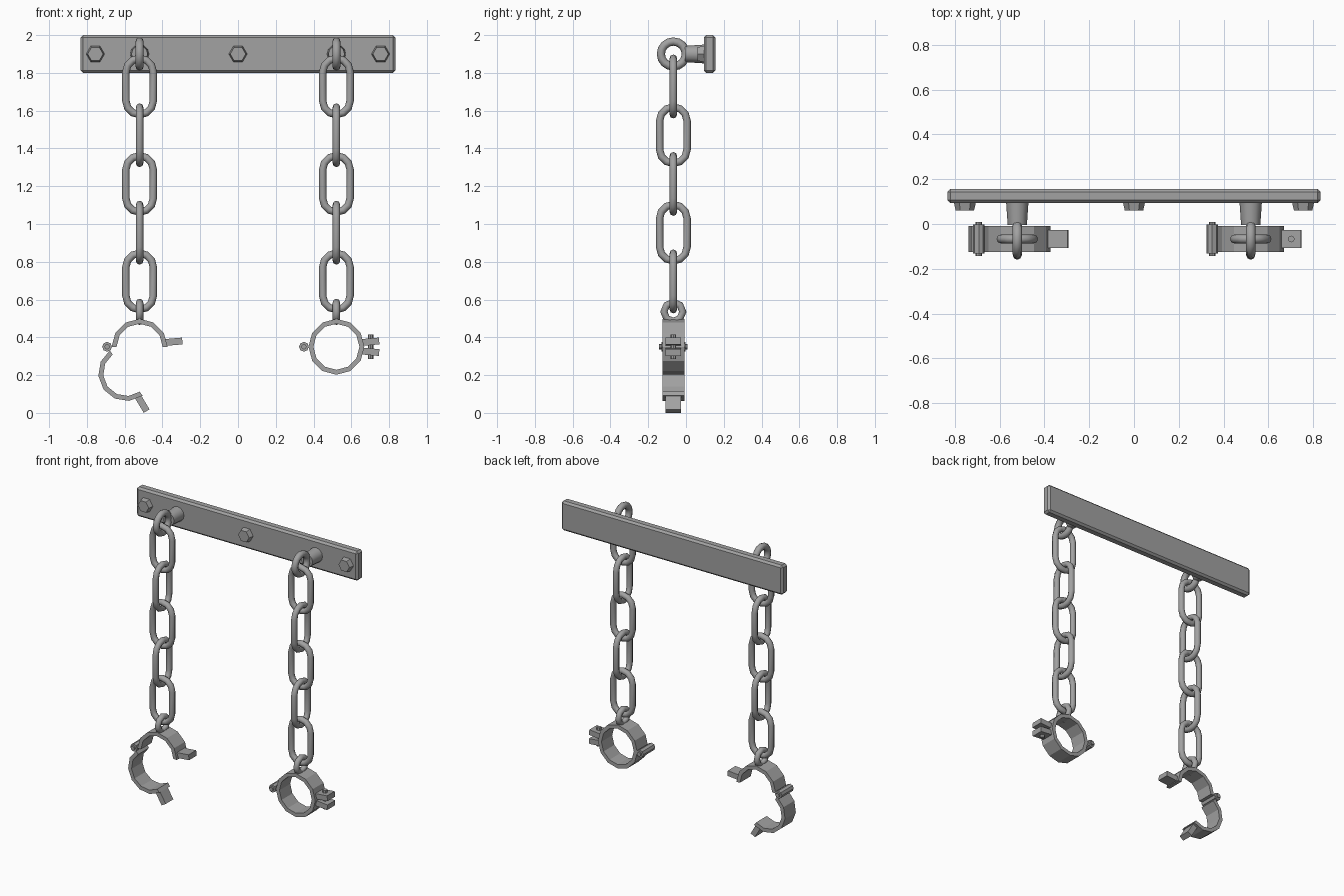
import bpy, bmesh
from math import pi, cos, sin, radians
from mathutils import Vector, Matrix

if "Cube" in bpy.data.objects:
    bpy.data.objects.remove(bpy.data.objects["Cube"], do_unlink=True)

iron = bpy.data.materials.new("iron_grey")
iron.use_nodes = True
GREY = (0.36, 0.36, 0.36, 1)
iron.diffuse_color = GREY
iron.node_tree.nodes["Principled BSDF"].inputs["Base Color"].default_value = GREY

CHAIN_Y = -0.067
CHAIN_X = 0.521
CUFF_Z = 0.35
HINGE = 0.172


def finish(name, bm, matrix=Matrix(), smooth=False):
    bmesh.ops.recalc_face_normals(bm, faces=bm.faces)
    bm.transform(matrix)
    mesh = bpy.data.meshes.new(name)
    bm.to_mesh(mesh)
    bm.free()
    mesh.materials.append(iron)
    obj = bpy.data.objects.new(name, mesh)
    bpy.context.collection.objects.link(obj)
    if smooth:
        bpy.ops.object.select_all(action='DESELECT')
        obj.select_set(True)
        bpy.context.view_layer.objects.active = obj
        bpy.ops.object.shade_smooth_by_angle(angle=radians(50))
    return obj


def box(name, centre, size, bevel=0, matrix=Matrix()):
    bm = bmesh.new()
    bmesh.ops.create_cube(bm, size=1)
    bm.transform(Matrix.Translation(centre) @ Matrix.Diagonal((*size, 1)))
    if bevel:
        bmesh.ops.bevel(bm, geom=bm.edges[:], offset=bevel, segments=1, affect='EDGES')
    return finish(name, bm, matrix)


def rod(name, start, end, r1, r2, sides, smooth=False):
    """Tapered prism running from start to end."""
    start, end = Vector(start), Vector(end)
    axis = end - start
    bm = bmesh.new()
    bmesh.ops.create_cone(bm, cap_ends=True, segments=sides, radius1=r1,
                          radius2=r2, depth=axis.length)
    turn = axis.to_track_quat('Z', 'X').to_matrix().to_4x4()
    return finish(name, bm, Matrix.Translation((start + end) / 2) @ turn, smooth)


def link(name, centre, radius, straight, wire, steps, sideways):
    """Closed oval of round wire; a straight of zero gives a plain ring."""
    bm = bmesh.new()
    loops = []
    for end in (1, -1):
        for i in range(steps + (1 if straight else 0)):
            a = pi * i / steps + (0 if end > 0 else pi)
            out = Vector((cos(a), 0, sin(a)))
            mid = out * radius + Vector((0, 0, end * straight))
            loops.append([bm.verts.new(mid + out * wire * cos(b) + Vector((0, wire * sin(b), 0)))
                          for b in (2 * pi * j / 8 for j in range(8))])
    for k, a in enumerate(loops):
        b = loops[(k + 1) % len(loops)]
        for j in range(8):
            bm.faces.new((a[j], a[(j + 1) % 8], b[(j + 1) % 8], b[j]))
    turn = Matrix.Rotation(pi / 2 if sideways else 0, 4, 'Z')
    return finish(name, bm, Matrix.Translation(centre) @ turn, True)


def half_cuff(name, side, matrix):
    """Six-sided half band with its clasp tab; side is 1 for upper, -1 for lower."""
    bm = bmesh.new()
    rows = []
    for i in range(7):
        a = side * pi * i / 6
        rows.append([bm.verts.new((r * cos(a), y, r * sin(a)))
                     for r, y in ((0.148, -0.058), (0.148, 0.058), (0.122, 0.058), (0.122, -0.058))])
    for a, b in zip(rows, rows[1:]):
        for j in range(4):
            bm.faces.new((a[j], a[(j + 1) % 4], b[(j + 1) % 4], b[j]))
    bm.faces.new(rows[0])
    bm.faces.new(rows[-1])
    finish(name + "_band", bm, matrix)
    tilt = Matrix.Translation((0.173, 0, side * 0.026)) @ Matrix.Rotation(-side * radians(5), 4, 'Y')
    box(name + "_tab", (0, 0, 0), (0.107, 0.082, 0.036), 0, matrix @ tilt)


# Wall bar and its hex bolts
box("wall_bar", (0, 0.125, 1.9), (1.666, 0.062, 0.2), 0.013)
for label, x in (("right", -0.755), ("middle", 0), ("left", 0.755)):
    rod(label + "_wall_bolt", (x, 0.1, 1.9), (x, 0.06, 1.9), 0.05, 0.041, 6)

# Posts, chains and cuffs
for label, x, opening in (("right", -CHAIN_X, 54), ("left", CHAIN_X, 0)):
    rod(label + "_post", (x, 0.1, 1.9), (x, -0.004, 1.9), 0.05, 0.043, 12, True)
    link(label + "_post_ring", (x, CHAIN_Y, 1.9), 0.066, 0, 0.022, 8, True)
    for n in range(5):
        link(f"{label}_chain_link_{n + 1}", (x, CHAIN_Y, 1.728 - n * 0.258),
             0.0725, 0.0765, 0.02, 6, n % 2 == 1)
    link(label + "_cuff_ring", (x, CHAIN_Y, 0.535), 0.05, 0, 0.0195, 4, True)

    # The lower half swings on the hinge
    place = Matrix.Translation((x, CHAIN_Y, CUFF_Z))
    pivot = Matrix.Translation((-HINGE, 0, 0))
    swing = pivot @ Matrix.Rotation(radians(opening), 4, 'Y') @ pivot.inverted()
    half_cuff(label + "_upper_cuff", 1, place)
    half_cuff(label + "_lower_cuff", -1, place @ swing)
    for part, half, r in (("barrel", 0.064, 0.026), ("pin", 0.076, 0.014)):
        rod(f"{label}_hinge_{part}", (x - HINGE, CHAIN_Y - half, CUFF_Z),
            (x - HINGE, CHAIN_Y + half, CUFF_Z), r, r, 8)

# Clasp bolt of the closed cuff
bolt_x = CHAIN_X + 0.181
rod("clasp_bolt_shaft", (bolt_x, CHAIN_Y, CUFF_Z - 0.064),
    (bolt_x, CHAIN_Y, CUFF_Z + 0.064), 0.015, 0.015, 8)
